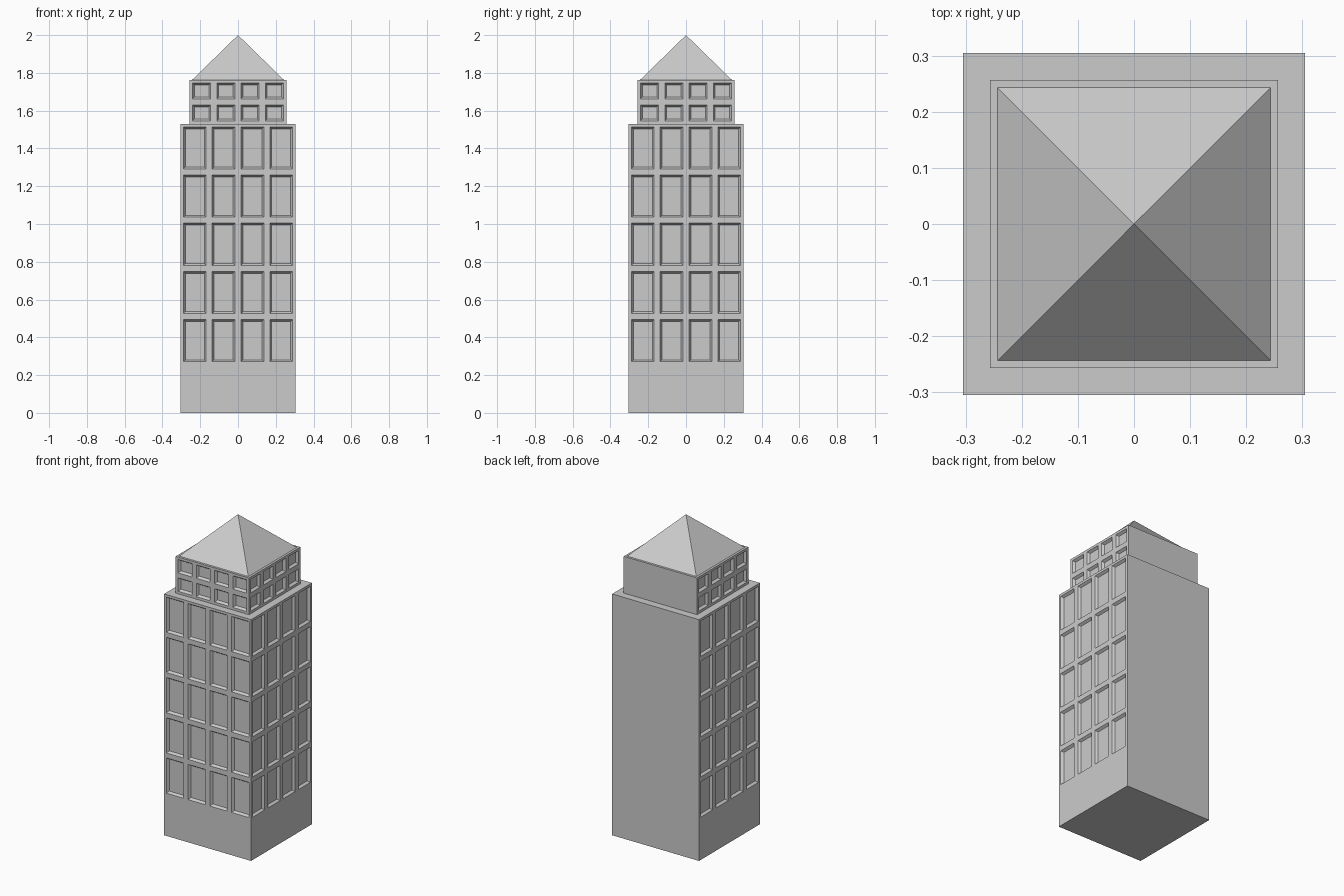
import bpy, bmesh
from mathutils import Vector

if "Cube" in bpy.data.objects:
    bpy.data.objects.remove(bpy.data.objects["Cube"])


def add_object(name, bm):
    mesh = bpy.data.meshes.new(name)
    bm.to_mesh(mesh)
    bm.free()
    obj = bpy.data.objects.new(name, mesh)
    bpy.context.collection.objects.link(obj)
    return obj


def windowed_block(name, half, z0, z1, cols, rows, plain_rows=0):
    """Square block with recessed windows on front, left and right; plain back."""
    bm = bmesh.new()
    bmesh.ops.create_cube(bm, size=1)
    bmesh.ops.scale(bm, vec=(2 * half, 2 * half, z1 - z0), verts=bm.verts)
    bmesh.ops.translate(bm, vec=(0, 0, (z0 + z1) / 2), verts=bm.verts)

    # Cut the walls into a grid of window bays
    def cut(axis, value):
        co, no = Vector(), Vector()
        co[axis], no[axis] = value, 1
        bmesh.ops.bisect_plane(bm, geom=bm.verts[:] + bm.edges[:] + bm.faces[:],
                               plane_co=co, plane_no=no)

    for i in range(1, cols):
        for axis in (0, 1):
            cut(axis, -half + 2 * half * i / cols)
    pitch = (z1 - z0) / rows
    for i in range(1, rows):
        cut(2, z0 + pitch * i)

    # Frame each bay, then sink the pane with sloped reveals
    bm.normal_update()
    bays = [f for f in bm.faces
            if (abs(f.normal.x) > 0.9 or f.normal.y < -0.9)
            and f.calc_center_median().z > z0 + pitch * plain_rows]
    bmesh.ops.inset_individual(bm, faces=bays, thickness=0.016, use_even_offset=True)
    bmesh.ops.inset_individual(bm, faces=bays, thickness=0.010, depth=-0.015,
                               use_even_offset=True)

    # Merge the plain back, top and bottom into single faces
    bm.normal_update()
    for n in (Vector((0, 1, 0)), Vector((0, 0, 1)), Vector((0, 0, -1))):
        flat = [f for f in bm.faces if f.normal.dot(n) > 0.999]
        bmesh.ops.dissolve_faces(bm, faces=flat)
    return add_object(name, bm)


# Main shaft with a blank ground storey, and the set-back upper storeys
windowed_block("main_tower", 0.305, 0.0, 1.53, 4, 6, plain_rows=1)
windowed_block("upper_storeys", 0.257, 1.53, 1.763, 4, 2)

# Pyramid roof
bm = bmesh.new()
r = 0.243
base = [bm.verts.new((x * r, y * r, 1.763))
        for x, y in ((-1, -1), (1, -1), (1, 1), (-1, 1))]
apex = bm.verts.new((0, 0, 2.0))
bm.faces.new(base[::-1])
for i in range(4):
    bm.faces.new((base[i], base[(i + 1) % 4], apex))
add_object("pyramid_roof", bm)
